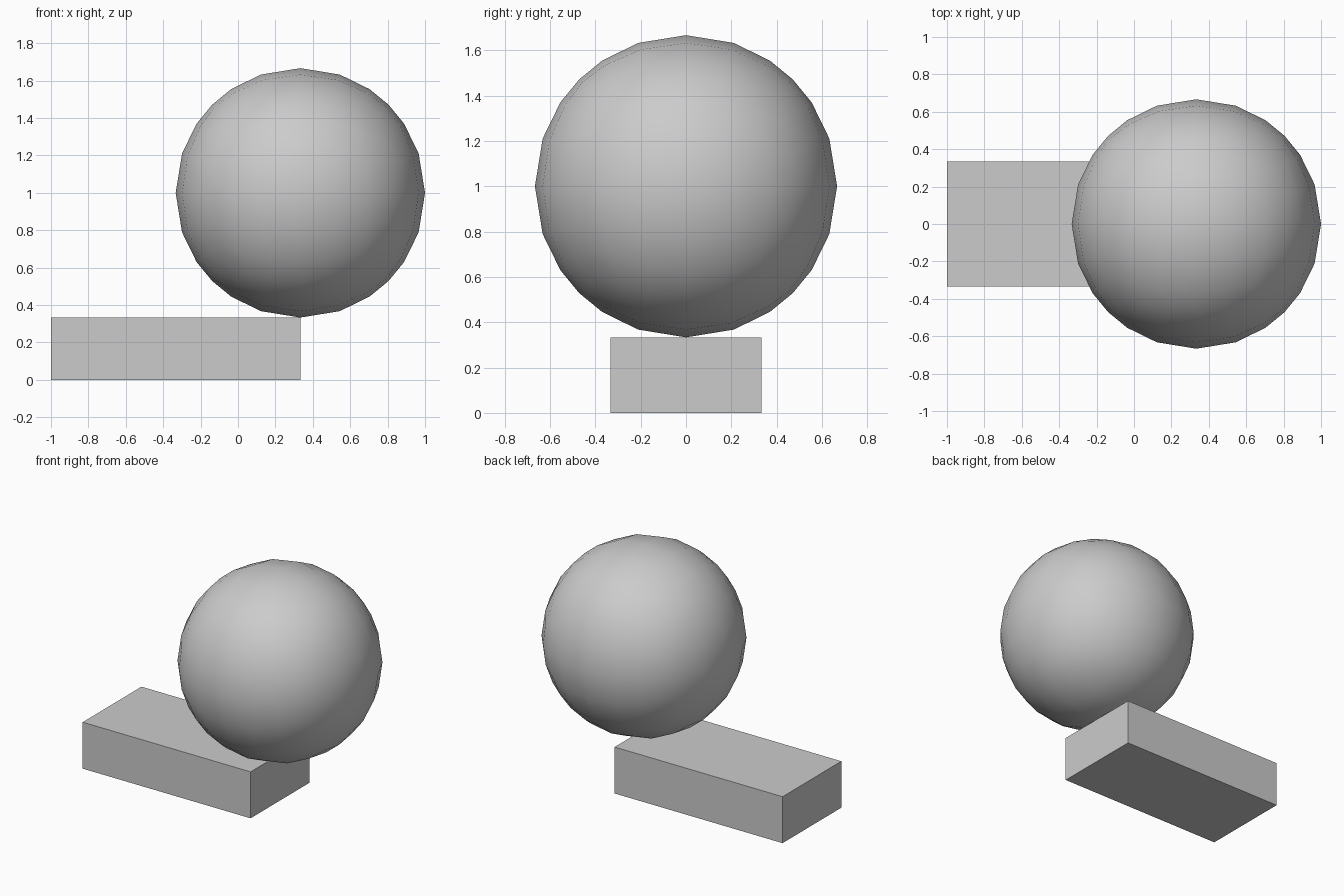
import bpy, bmesh

if "Cube" in bpy.data.objects:
    bpy.data.objects.remove(bpy.data.objects["Cube"])

U = 1 / 3  # base unit of the model


def make_object(name, bm, location, smooth=False):
    mesh = bpy.data.meshes.new(name)
    for face in bm.faces:
        face.smooth = smooth
    bm.to_mesh(mesh)
    bm.free()
    obj = bpy.data.objects.new(name, mesh)
    obj.location = location
    bpy.context.collection.objects.link(obj)
    return obj


# Flat base block
bm = bmesh.new()
bmesh.ops.create_cube(bm, size=1)
bmesh.ops.scale(bm, vec=(4 * U, 2 * U, U), verts=bm.verts)
make_object("base_block", bm, (-U, 0, U / 2))

# Ball resting on the end of the block: 6 x 6 gridded cube pushed out to a sphere
bm = bmesh.new()
bmesh.ops.create_cube(bm, size=2)
bmesh.ops.subdivide_edges(bm, edges=bm.edges[:], cuts=5, use_grid_fill=True)
for v in bm.verts:
    v.co = v.co.normalized() * 2 * U
make_object("ball", bm, (U, 0, 3 * U), smooth=True)
